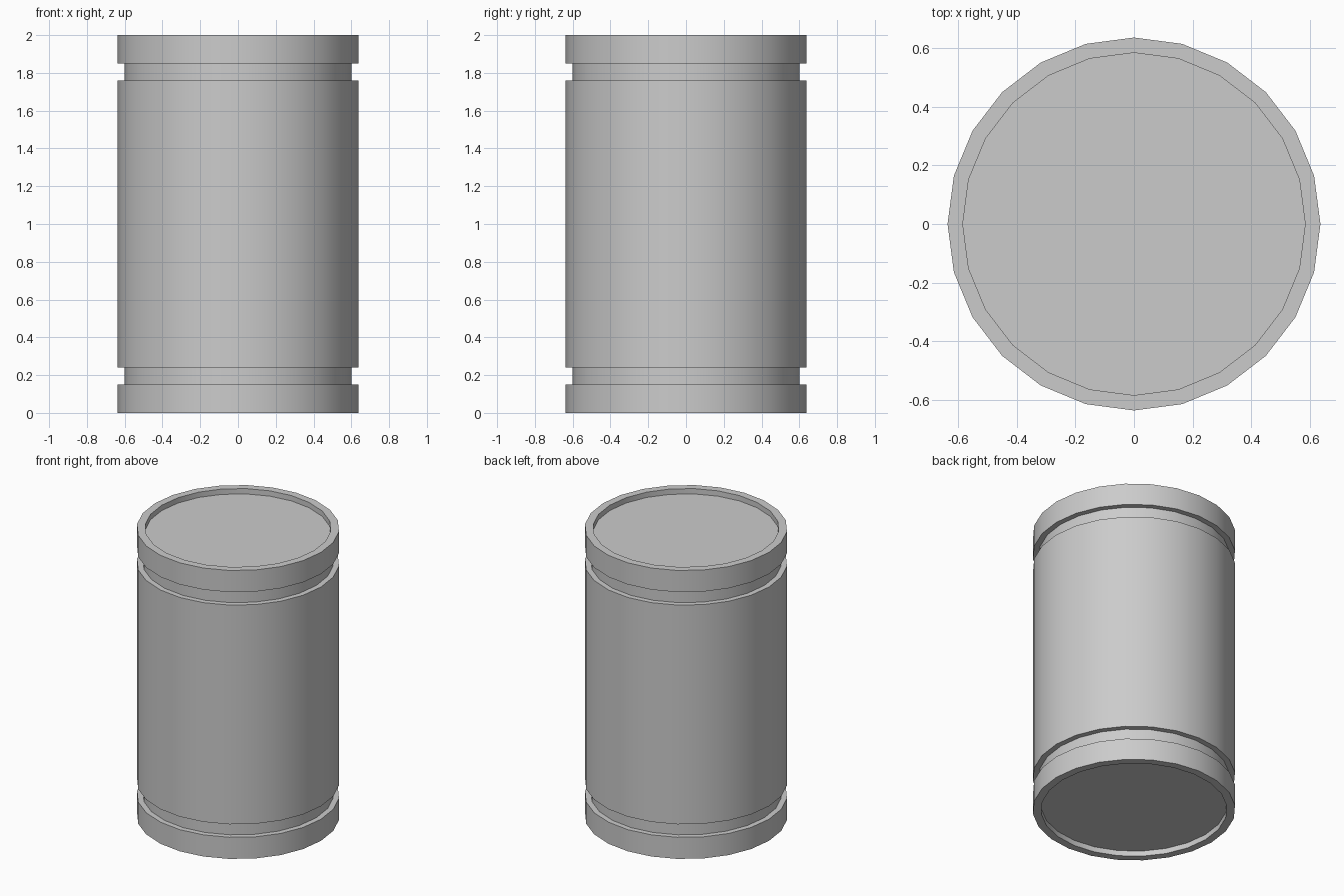
import bpy
import bmesh
from math import pi, radians

SIDES = 24
HEIGHT = 2.0
RADIUS = 0.637
GROOVE_RADIUS = 0.6
RIM_RADIUS = 0.585
RECESS = 0.037

cube = bpy.data.objects.get("Cube")
if cube:
    bpy.data.objects.remove(cube, do_unlink=True)

# Plain grey metal
grey = bpy.data.materials.new("grey_metal")
grey.use_nodes = True
colour = (0.6, 0.6, 0.6, 1)
grey.diffuse_color = colour
grey.node_tree.nodes["Principled BSDF"].inputs["Base Color"].default_value = colour

# Lower half of the profile: recessed end, rim, end band, groove
lower = [(0, RECESS), (RIM_RADIUS, RECESS), (RIM_RADIUS, 0), (RADIUS, 0),
         (RADIUS, 0.15), (GROOVE_RADIUS, 0.15),
         (GROOVE_RADIUS, 0.24), (RADIUS, 0.24)]
# The upper half mirrors the lower one
profile = lower + [(r, HEIGHT - z) for r, z in reversed(lower)]

# Turn the profile around the upright axis
bm = bmesh.new()
verts = [bm.verts.new((r, 0, z)) for r, z in profile]
edges = [bm.edges.new(pair) for pair in zip(verts, verts[1:])]
bmesh.ops.spin(bm, geom=verts + edges, cent=(0, 0, 0), axis=(0, 0, 1),
               angle=2 * pi, steps=SIDES)
bmesh.ops.remove_doubles(bm, verts=bm.verts, dist=0.0001)

# Merge the end fans into single flat discs
hubs = [v for v in bm.verts if v.co.xy.length < 0.001]
bmesh.ops.dissolve_verts(bm, verts=hubs)
bmesh.ops.recalc_face_normals(bm, faces=bm.faces)

mesh = bpy.data.meshes.new("canister")
bm.to_mesh(mesh)
bm.free()
mesh.materials.append(grey)
canister = bpy.data.objects.new("canister", mesh)
bpy.context.collection.objects.link(canister)

# Smooth wall with crisp rims
bpy.ops.object.select_all(action="DESELECT")
canister.select_set(True)
bpy.context.view_layer.objects.active = canister
bpy.ops.object.shade_smooth_by_angle(angle=radians(30))
